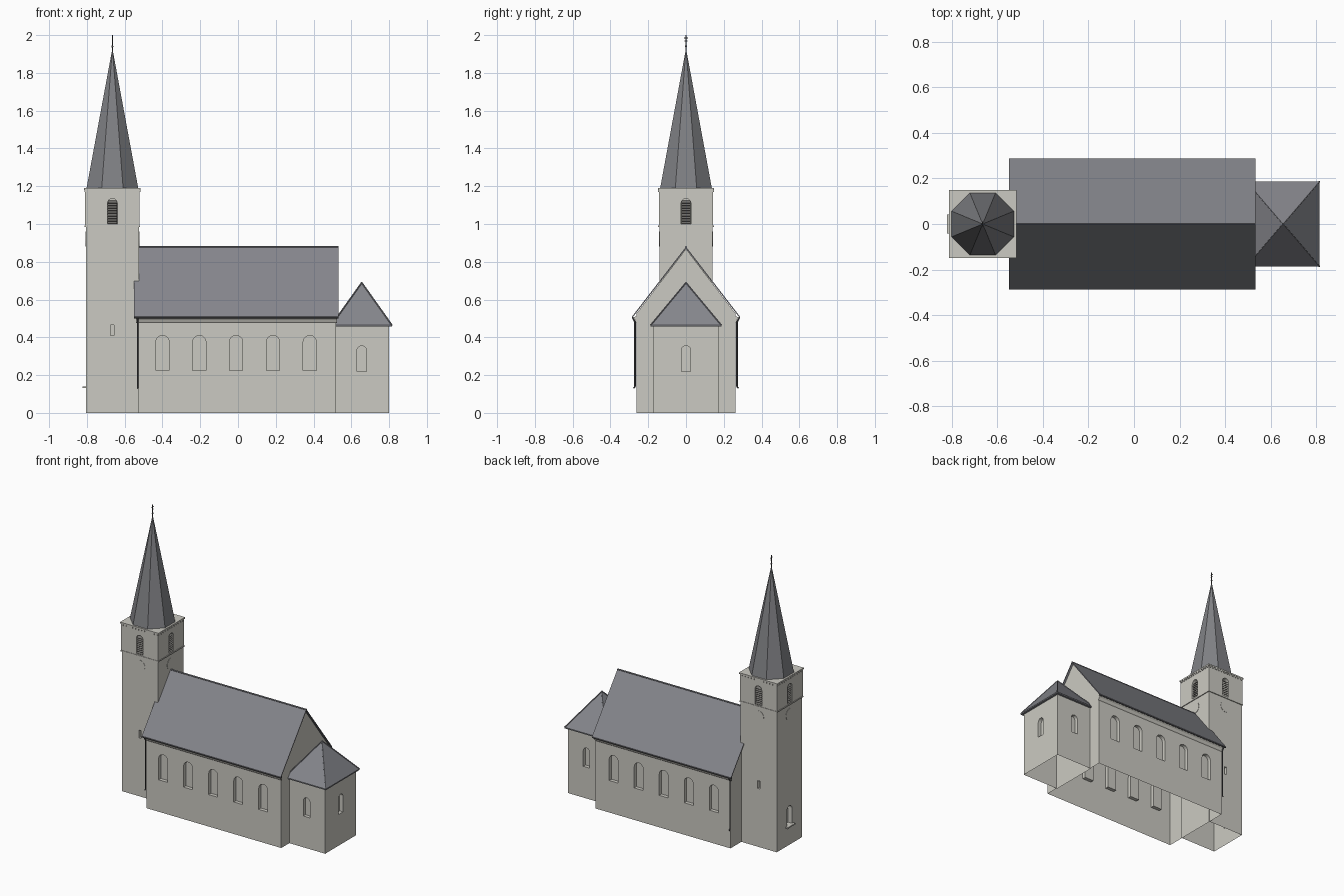
import bpy, bmesh, math
from mathutils import Matrix, Vector

if "Cube" in bpy.data.objects:
    bpy.data.objects.remove(bpy.data.objects["Cube"])


def material(name, rgb):
    m = bpy.data.materials.new(name)
    m.diffuse_color = (*rgb, 1)
    m.use_nodes = True
    m.node_tree.nodes["Principled BSDF"].inputs["Base Color"].default_value = m.diffuse_color
    return m


PLASTER = material("plaster", (0.60, 0.59, 0.54))
SLATE = material("roof_slate", (0.235, 0.238, 0.262))
SPIRE = material("spire_slate", (0.215, 0.218, 0.232))
METAL = material("dark_metal", (0.09, 0.09, 0.095))
LOUVRE = material("louvre_grey", (0.17, 0.165, 0.155))

TX, TH = -0.665, 0.141      # tower centre and half width
BELFRY = 0.144              # belfry half width


def finish(name, bm, mat):
    bmesh.ops.recalc_face_normals(bm, faces=bm.faces[:])
    me = bpy.data.meshes.new(name)
    bm.to_mesh(me)
    bm.free()
    me.materials.append(mat)
    ob = bpy.data.objects.new(name, me)
    bpy.context.collection.objects.link(ob)
    return ob


def box(bm, x0, x1, y0, y1, z0, z1, mat=Matrix()):
    centre = Matrix.Translation(((x0 + x1) / 2, (y0 + y1) / 2, (z0 + z1) / 2))
    size = Matrix.Diagonal((x1 - x0, y1 - y0, z1 - z0, 1))
    bmesh.ops.create_cube(bm, size=1, matrix=mat @ centre @ size)


def extrude_profile(bm, pts, vec):
    """Closed polygon pushed along vec."""
    f = bm.faces.new([bm.verts.new(p) for p in pts])
    new = bmesh.ops.extrude_face_region(bm, geom=[f], use_keep_orig=True)["geom"]
    bmesh.ops.translate(bm, vec=vec, verts=[v for v in new if isinstance(v, bmesh.types.BMVert)])


def rod(bm, a, b, r, sides=8):
    a, b = Vector(a), Vector(b)
    rot = (b - a).to_track_quat('Z', 'Y').to_matrix().to_4x4()
    bmesh.ops.create_cone(bm, cap_ends=True, segments=sides, radius1=r, radius2=r,
                          depth=(b - a).length, matrix=Matrix.Translation((a + b) / 2) @ rot)


def side(x, y, angle):
    """Wall frame: local -y points out of the wall."""
    return Matrix.Translation((x, y, 0)) @ Matrix.Rotation(math.radians(angle), 4, 'Z')


def arch(bm, frame, w, z0, z1, depth):
    """Round-headed window cutter."""
    r, zs = w / 2, z1 - w / 2
    pts = [(-r, z0), (r, z0)] + [(r * math.cos(t * math.pi / 10), zs + r * math.sin(t * math.pi / 10))
                                 for t in range(11)]
    extrude_profile(bm, [frame @ Vector((u, -0.02, z)) for u, z in pts],
                    frame.to_3x3() @ Vector((0, 0.02 + depth, 0)))


def cut_and_open(ob, cutter_bm):
    """Cut the windows, then leave the underside open."""
    cutter = finish("window_cutter", cutter_bm, PLASTER)
    cutter.hide_render = True
    mod = ob.modifiers.new("windows", 'BOOLEAN')
    mod.operation, mod.solver, mod.object = 'DIFFERENCE', 'EXACT', cutter
    dg = bpy.context.evaluated_depsgraph_get()
    me = bpy.data.meshes.new_from_object(ob.evaluated_get(dg))
    ob.modifiers.clear()
    ob.data = me
    bpy.data.objects.remove(cutter)
    bm = bmesh.new()
    bm.from_mesh(me)
    low = [f for f in bm.faces if f.calc_center_median().z < 0.005]
    bmesh.ops.delete(bm, geom=low, context='FACES')
    bm.to_mesh(me)
    bm.free()


def tower_sides(h):
    return [side(TX + h * math.sin(math.radians(a)), -h * math.cos(math.radians(a)), a)
            for a in (0, 90, 180, 270)]


# Nave walls with five windows each side
bm = bmesh.new()
extrude_profile(bm, [(-0.53, -0.262, 0), (-0.53, 0.262, 0), (-0.53, 0.262, 0.526),
                     (-0.53, 0, 0.868), (-0.53, -0.262, 0.526)], (1.05, 0, 0))
nave = finish("nave_walls", bm, PLASTER)
bm = bmesh.new()
for i in range(5):
    for s, a in ((-1, 0), (1, 180)):
        arch(bm, side(-0.40 + 0.195 * i, 0.262 * s, a), 0.07, 0.225, 0.41, 0.025)
cut_and_open(nave, bm)

# Eaves cornice
bm = bmesh.new()
for s in (-1, 1):
    extrude_profile(bm, [(-0.54, s * y, z) for y, z in
                         ((0.26, 0.475), (0.266, 0.482), (0.272, 0.495), (0.281, 0.503), (0.26, 0.515))],
                    (1.065, 0, 0))
finish("nave_cornice", bm, PLASTER)

# Nave roof and its ridge
bm = bmesh.new()
extrude_profile(bm, [(-0.55, y, z) for y, z in ((-0.285, 0.511), (0, 0.88), (0.285, 0.511),
                                                (0.285, 0.502), (0, 0.87), (-0.285, 0.502))], (1.083, 0, 0))
rod(bm, (-0.55, 0, 0.878), (0.533, 0, 0.878), 0.005)
finish("nave_roof", bm, SLATE)

# Gutters and downpipes
bm = bmesh.new()
for s in (-1, 1):
    rod(bm, (-0.55, s * 0.283, 0.505), (0.533, s * 0.283, 0.505), 0.004)
    rod(bm, (-0.531, s * 0.283, 0.505), (-0.531, s * 0.27, 0.48), 0.004)
    rod(bm, (-0.531, s * 0.27, 0.48), (-0.531, s * 0.27, 0.14), 0.004)
    rod(bm, (-0.531, s * 0.27, 0.14), (-0.531, s * 0.277, 0.13), 0.004)
finish("gutters_and_downpipes", bm, METAL)

# Chancel walls with three windows
bm = bmesh.new()
box(bm, 0.515, 0.80, -0.172, 0.172, 0, 0.46)
chancel = finish("chancel_walls", bm, PLASTER)
bm = bmesh.new()
for f in (side(0.655, -0.172, 0), side(0.80, 0, 90), side(0.655, 0.172, 180)):
    arch(bm, f, 0.05, 0.22, 0.355, 0.025)
cut_and_open(chancel, bm)

# Chancel hipped roof
bm = bmesh.new()
apex = (0.655, 0, 0.69)
box(bm, 0.495, 0.815, -0.187, 0.187, 0.457, 0.465)
corners = [(0.655 + 0.16 * sx, 0.187 * sy, 0.465) for sx, sy in ((-1, -1), (1, -1), (1, 1), (-1, 1))]
ring, top = [bm.verts.new(c) for c in corners], bm.verts.new(apex)
for i in range(4):
    bm.faces.new((ring[i], ring[(i + 1) % 4], top))
    rod(bm, corners[i], apex, 0.004, 6)
finish("chancel_roof", bm, SLATE)

# Tower shaft: slit windows on both flanks, arched niche on the west
bm = bmesh.new()
box(bm, TX - TH, TX + TH, -TH, TH, 0, 0.99)
tower = finish("tower_shaft", bm, PLASTER)
bm = bmesh.new()
faces = tower_sides(TH)
for f in (faces[0], faces[2]):
    box(bm, -0.009, 0.009, -0.02, 0.025, 0.41, 0.465, f)
arch(bm, faces[3], 0.055, 0.14, 0.275, 0.03)
cut_and_open(tower, bm)

# Belfry with an arched opening in each face
bm = bmesh.new()
box(bm, TX - BELFRY, TX + BELFRY, -BELFRY, BELFRY, 0.99, 1.19)
belfry = finish("belfry", bm, PLASTER)
bm = bmesh.new()
for f in tower_sides(BELFRY):
    arch(bm, f, 0.052, 1.0, 1.135, 0.03)
cut_and_open(belfry, bm)

# Sloping louvres
bm = bmesh.new()
for f in tower_sides(BELFRY):
    for i in range(9):
        z = 1.008 + 0.0135 * i
        rise = max(0, z - 1.109)
        w = math.sqrt(max(0.026 ** 2 - rise ** 2, 0)) - 0.001
        tilt = Matrix.Translation((0, 0.013, z)) @ Matrix.Rotation(math.radians(35), 4, 'X')
        box(bm, -w, w, -0.011, 0.011, -0.0015, 0.0015, f @ tilt)
finish("belfry_louvres", bm, LOUVRE)

# String course, top cornice and small corbels, clock discs, entrance step
bm = bmesh.new()
for h, z0, z1 in ((0.147, 0.985, 0.993), (0.149, 1.181, 1.191)):
    box(bm, TX - h, TX + h, -h, h, z0, z1)
for f in tower_sides(BELFRY):
    for i in range(12):
        u = -0.132 + 0.024 * i
        box(bm, u - 0.006, u + 0.006, -0.004, 0.002, 1.17, 1.182, f)
finish("tower_mouldings", bm, PLASTER)

bm = bmesh.new()
for f in tower_sides(TH):
    rod(bm, f @ Vector((0, 0.002, 0.92)), f @ Vector((0, -0.002, 0.92)), 0.04, 24)
finish("clock_discs", bm, PLASTER)

bm = bmesh.new()
box(bm, -0.042, 0.042, -0.016, 0.002, 0.131, 0.14, faces[3])
finish("west_sill", bm, PLASTER)

# Eight-sided spire
bm = bmesh.new()
bmesh.ops.create_cone(bm, cap_ends=True, segments=8, radius1=0.148, radius2=0.002, depth=0.73,
                      matrix=Matrix.Translation((TX, 0, 1.555)) @ Matrix.Rotation(math.pi / 8, 4, 'Z'))
ob = finish("spire", bm, SPIRE)
xs = [v.co.x for v in ob.data.vertices if v.co.z < 1.3]
if max(xs) - min(xs) > 0.285:   # keep flat sides parallel to the tower
    ob.data.transform(Matrix.Translation((TX, 0, 0)) @ Matrix.Rotation(math.pi / 8, 4, 'Z')
                      @ Matrix.Translation((-TX, 0, 0)))

# Finial cross
bm = bmesh.new()
rod(bm, (TX, 0, 1.91), (TX, 0, 2.0), 0.0025)
rod(bm, (TX, -0.011, 1.984), (TX, 0.011, 1.984), 0.0022)
rod(bm, (TX, -0.007, 1.968), (TX, 0.007, 1.968), 0.0022)
bmesh.ops.create_uvsphere(bm, u_segments=10, v_segments=6, radius=0.006,
                          matrix=Matrix.Translation((TX, 0, 1.94)))
finish("finial_cross", bm, METAL)
